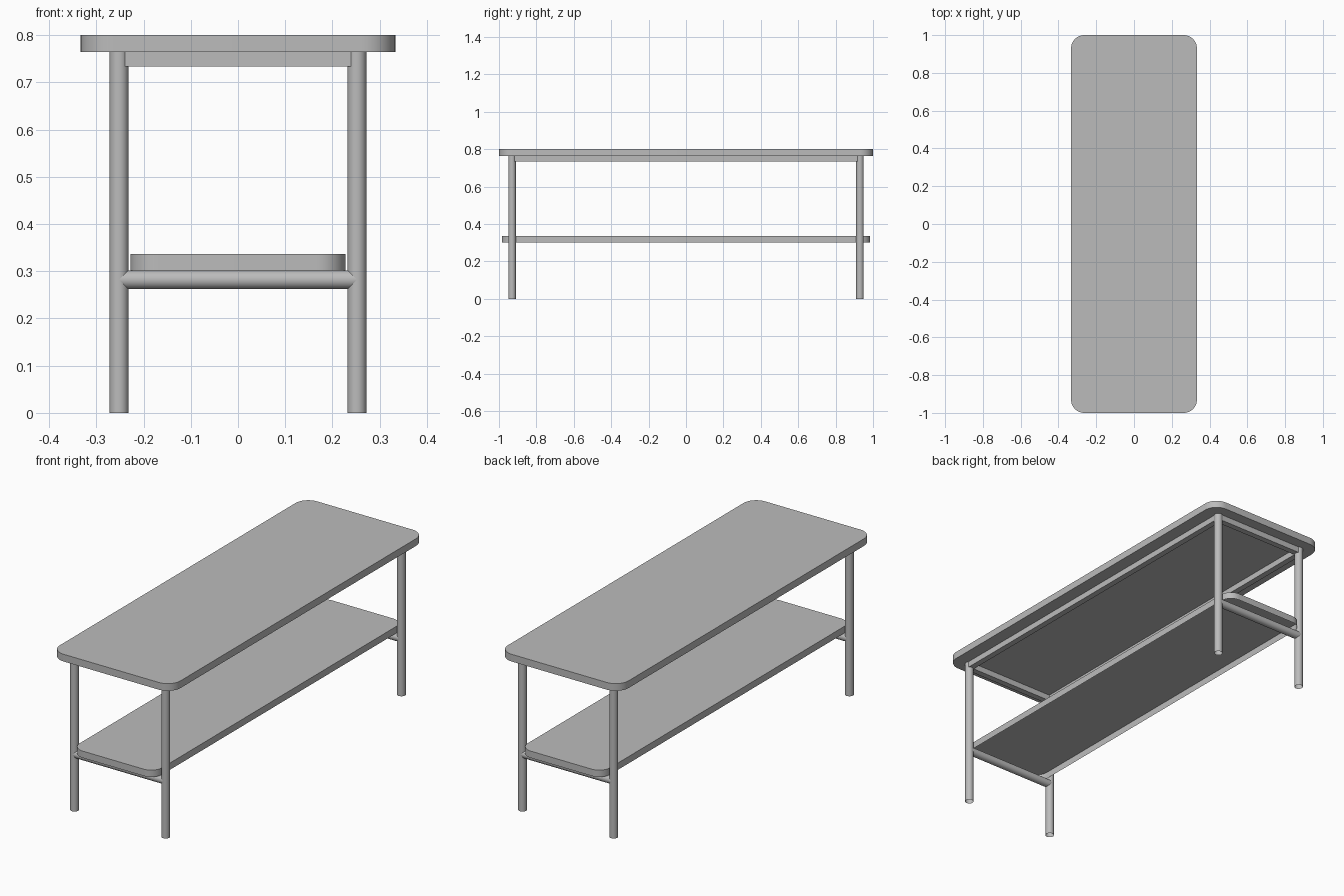
import bpy
import bmesh
from math import pi, cos, sin, radians
from mathutils import Vector

cube = bpy.data.objects.get("Cube")
if cube:
    bpy.data.objects.remove(cube, do_unlink=True)

grey = bpy.data.materials.new("plain grey")
grey.use_nodes = True
colour = (0.5, 0.5, 0.5, 1)
grey.diffuse_color = colour
grey.node_tree.nodes["Principled BSDF"].inputs["Base Color"].default_value = colour

LEG_X, LEG_Y, LEG_R = 0.252, 0.93, 0.02
TOP_Z, RAIL = 0.764, 0.03


def finish(bm, name):
    mesh = bpy.data.meshes.new(name)
    bm.to_mesh(mesh)
    bm.free()
    mesh.materials.append(grey)
    obj = bpy.data.objects.new(name, mesh)
    bpy.context.collection.objects.link(obj)
    bpy.ops.object.select_all(action="DESELECT")
    obj.select_set(True)
    bpy.context.view_layer.objects.active = obj
    bpy.ops.object.shade_smooth_by_angle(angle=radians(30))
    return obj


def rounded_board(name, hx, hy, r, z0, z1, closed, steps=10):
    """Rounded rectangle extruded downward; the underside may be left open."""
    bm = bmesh.new()
    outline = []
    for i, (sx, sy) in enumerate([(1, 1), (-1, 1), (-1, -1), (1, -1)]):
        for k in range(steps + 1):
            a = (i + k / steps) * pi / 2
            outline.append((sx * (hx - r) + r * cos(a), sy * (hy - r) + r * sin(a)))
    upper = [bm.verts.new((x, y, z1)) for x, y in outline]
    lower = [bm.verts.new((x, y, z0)) for x, y in outline]
    bm.faces.new(upper)
    if closed:
        bm.faces.new(lower[::-1])
    for i in range(len(outline)):
        j = (i + 1) % len(outline)
        bm.faces.new((lower[i], lower[j], upper[j], upper[i]))
    return finish(bm, name)


def tube(name, start, end, r):
    """Open-ended round tube between two points."""
    bm = bmesh.new()
    start, end = Vector(start), Vector(end)
    axis = end - start
    bmesh.ops.create_cone(bm, cap_ends=False, segments=32, radius1=r, radius2=r,
                          depth=axis.length)
    bmesh.ops.rotate(bm, verts=bm.verts, matrix=axis.to_track_quat("Z", "Y").to_matrix())
    bmesh.ops.translate(bm, verts=bm.verts, vec=(start + end) / 2)
    return finish(bm, name)


def bar(name, centre, size):
    bm = bmesh.new()
    bmesh.ops.create_cube(bm, size=1)
    bmesh.ops.scale(bm, verts=bm.verts, vec=size)
    bmesh.ops.translate(bm, verts=bm.verts, vec=centre)
    return finish(bm, name)


# Boards
rounded_board("table_top", 0.333, 1.0, 0.07, TOP_Z, 0.8, True)
rounded_board("lower_shelf", 0.228, 0.985, 0.06, 0.302, 0.336, False)

# Legs, shelf supports and the frame under the top
rail_z = TOP_Z - RAIL / 2
for sy, end in ((-1, "front"), (1, "back")):
    y = sy * LEG_Y
    for sx, side in ((1, "left"), (-1, "right")):
        x = sx * LEG_X
        tube(f"{end}_{side}_leg", (x, y, 0), (x, y, TOP_Z), LEG_R)
    tube(f"{end}_shelf_support", (-LEG_X, y, 0.282), (LEG_X, y, 0.282), LEG_R)
    bar(f"{end}_rail", (0, y, rail_z), (2 * LEG_X, RAIL, RAIL))
for sx, side in ((1, "left"), (-1, "right")):
    bar(f"{side}_rail", (sx * LEG_X, 0, rail_z), (RAIL, 2 * LEG_Y, RAIL))
